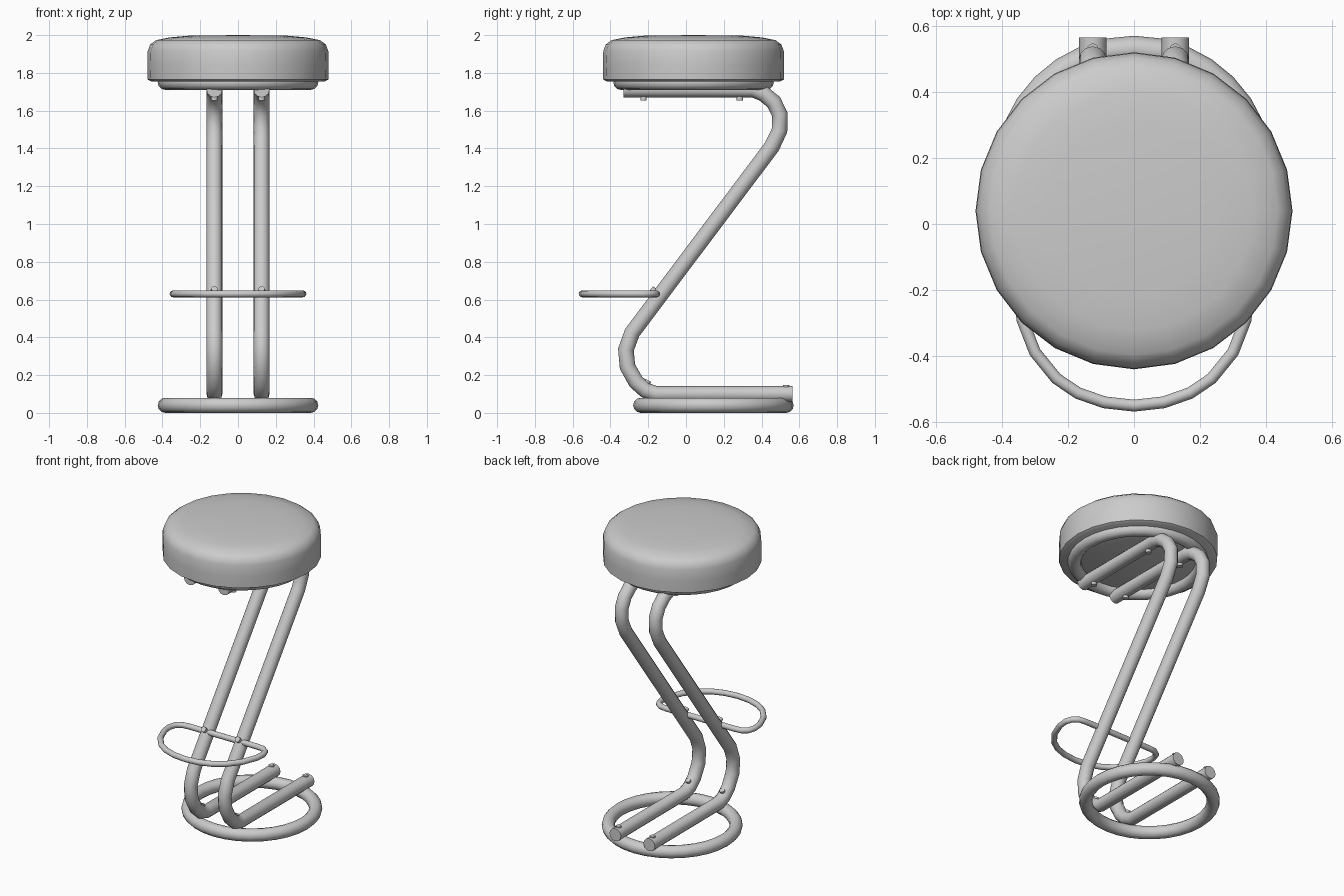
import bpy, bmesh
from math import pi, cos, sin
from mathutils import Vector

cube = bpy.data.objects.get("Cube")
if cube:
    bpy.data.objects.remove(cube, do_unlink=True)

GREY = (0.6, 0.6, 0.6, 1)
mat = bpy.data.materials.new("plain grey")
mat.use_nodes = True
mat.diffuse_color = GREY
mat.node_tree.nodes["Principled BSDF"].inputs["Base Color"].default_value = GREY


def finish(name, mesh):
    """Link a mesh as a smooth-shaded grey object."""
    mesh.materials.clear()
    mesh.materials.append(mat)
    ob = bpy.data.objects.new(name, mesh)
    bpy.context.collection.objects.link(ob)
    bpy.ops.object.select_all(action="DESELECT")
    ob.select_set(True)
    bpy.context.view_layer.objects.active = ob
    bpy.ops.object.shade_smooth_by_angle(angle=pi / 4)
    return ob


def lathe(name, profile, y, steps, closed=False):
    """Spin (radius, z) points round a vertical axis at the given y."""
    bm = bmesh.new()
    verts = [bm.verts.new((r, y, z)) for r, z in profile]
    edges = [bm.edges.new(pair) for pair in zip(verts, verts[1:])]
    if closed:
        edges.append(bm.edges.new((verts[-1], verts[0])))
    bmesh.ops.spin(bm, geom=verts + edges, cent=(0, y, 0), axis=(0, 0, 1),
                   angle=2 * pi, steps=steps)
    bmesh.ops.remove_doubles(bm, verts=bm.verts, dist=0.0005)
    bmesh.ops.recalc_face_normals(bm, faces=bm.faces)
    mesh = bpy.data.meshes.new(name)
    bm.to_mesh(mesh)
    bm.free()
    return finish(name, mesh)


def ring(name, y, z, major=0.385, minor=0.04):
    section = [(major + minor * cos(i * pi / 6), z + minor * sin(i * pi / 6))
               for i in range(12)]
    return lathe(name, section, y, 32, closed=True)


def tube(name, points, radius, cyclic=False):
    """Sweep a round section along a path."""
    curve = bpy.data.curves.new(name + " path", "CURVE")
    curve.dimensions = "3D"
    curve.bevel_depth = radius
    curve.bevel_resolution = 4
    curve.use_fill_caps = True
    spline = curve.splines.new("POLY")
    spline.points.add(len(points) - 1)
    for p, co in zip(spline.points, points):
        p.co = (*co, 1)
    spline.use_cyclic_u = cyclic
    helper = bpy.data.objects.new(name + " path", curve)
    bpy.context.collection.objects.link(helper)
    graph = bpy.context.evaluated_depsgraph_get()
    mesh = bpy.data.meshes.new_from_object(helper.evaluated_get(graph))
    bpy.data.objects.remove(helper, do_unlink=True)
    return finish(name, mesh)


# Cushion and the two identical rings
lathe("seat_cushion", [(0, 1.755), (0.46, 1.755), (0.478, 1.765), (0.48, 1.84),
                       (0.478, 1.915), (0.465, 1.95), (0.435, 1.973),
                       (0.36, 1.988), (0.26, 1.997), (0, 2.0)], 0.04, 24)
ring("seat_ring", 0.04, 1.75)
ring("base_ring", 0.145, 0.04)

# Z-shaped legs, as (y, z) from under the seat down to the base
leg_path = [(-0.33, 1.712), (0.355, 1.712), (0.41, 1.69), (0.465, 1.645),
            (0.497, 1.58), (0.495, 1.495), (0.455, 1.41),
            (-0.285, 0.425), (-0.318, 0.335), (-0.31, 0.245), (-0.265, 0.165),
            (-0.215, 0.12), (-0.16, 0.1), (0.555, 0.1), (0.565, 0.1)]
# Bolts: name, start and end in (y, z)
bolts = [("seat_front_bolt", (-0.225, 1.71), (-0.225, 1.655)),
         ("seat_back_bolt", (0.285, 1.71), (0.285, 1.655)),
         ("footrest_bolt", (-0.185, 0.657), (-0.11, 0.597)),
         ("base_front_bolt", (-0.235, 0.1), (-0.2, 0.172)),
         ("base_back_bolt", (0.53, 0.08), (0.53, 0.147))]
for side, x in (("left", 0.125), ("right", -0.125)):
    tube(side + "_leg", [(x, y, z) for y, z in leg_path], 0.042)
    for name, a, b in bolts:
        tube(side + "_" + name, [(x, *a), (x, *b)], 0.017)

# D-shaped footrest loop: one half mirrored
half = [(0, -0.55), (0.09, -0.54), (0.17, -0.512), (0.235, -0.468),
        (0.30, -0.388), (0.338, -0.29), (0.344, -0.23), (0.33, -0.185),
        (0.295, -0.16), (0.25, -0.155)]
loop = half + [(-x, y) for x, y in reversed(half[1:])]
tube("footrest", [Vector((x, y, 0.63)) for x, y in loop], 0.018, cyclic=True)
